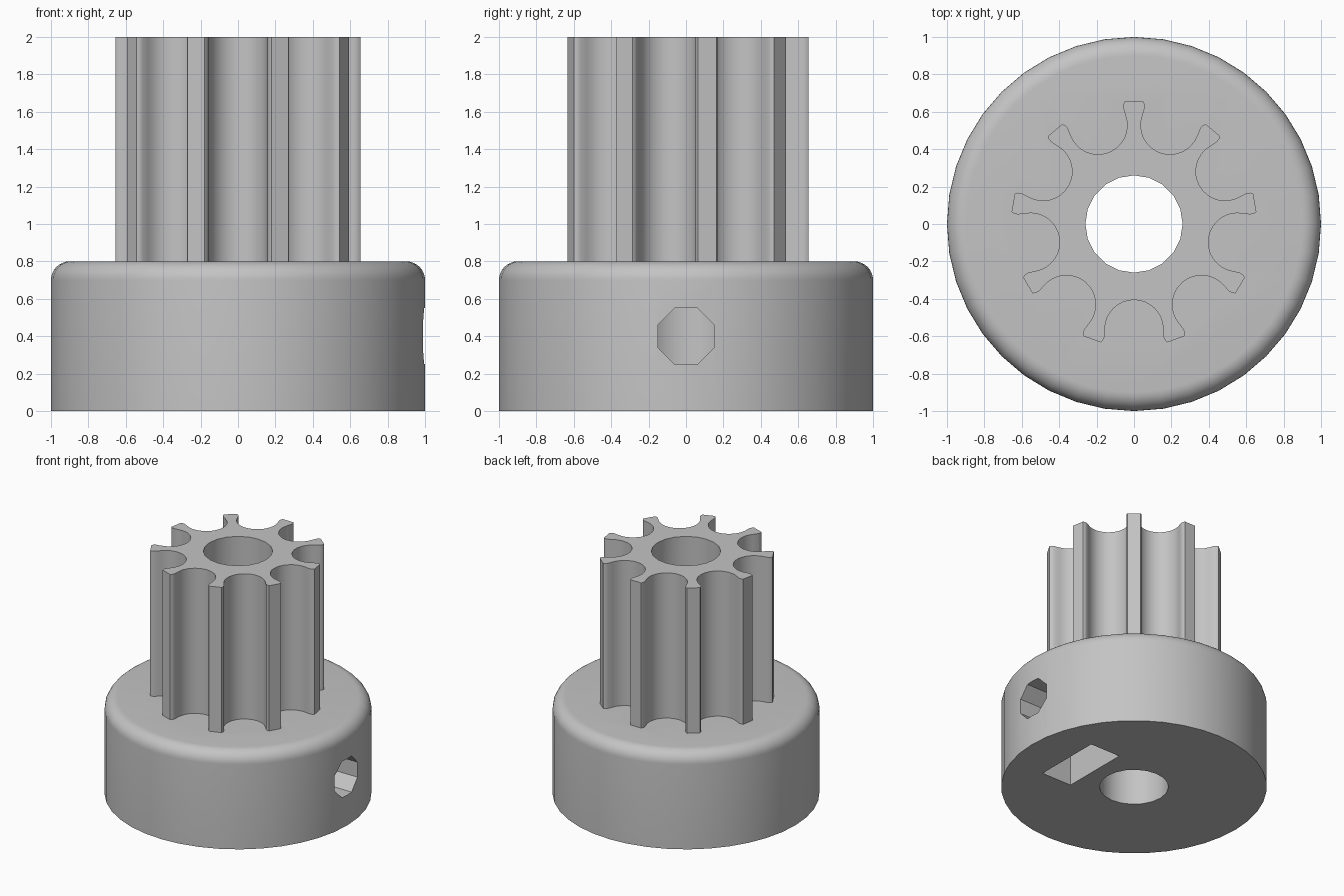
import bpy, bmesh
from math import sin, cos, pi, radians
from mathutils import Matrix, Vector

cube = bpy.data.objects.get("Cube")
if cube:
    bpy.data.objects.remove(cube, do_unlink=True)

grey = bpy.data.materials.new("plain_grey")
grey.use_nodes = True
colour = (0.55, 0.55, 0.55, 1)
grey.diffuse_color = colour
grey.node_tree.nodes["Principled BSDF"].inputs["Base Color"].default_value = colour


def finish(name, bm):
    bmesh.ops.recalc_face_normals(bm, faces=bm.faces)
    mesh = bpy.data.meshes.new(name)
    bm.to_mesh(mesh)
    bm.free()
    mesh.materials.append(grey)
    obj = bpy.data.objects.new(name, mesh)
    bpy.context.collection.objects.link(obj)
    return obj


def prism(name, outline, start, end, along_x=False):
    """Extrude an outline along z, or an outline in (y, z) along x."""
    bm = bmesh.new()
    face = bm.faces.new([bm.verts.new((a, b, start)) for a, b in outline])
    new = bmesh.ops.extrude_face_region(bm, geom=[face])["geom"]
    top = [v for v in new if isinstance(v, bmesh.types.BMVert)]
    bmesh.ops.translate(bm, verts=top, vec=(0, 0, end - start))
    if along_x:
        bm.transform(Matrix(((0, 0, 1, 0), (1, 0, 0, 0), (0, 1, 0, 0), (0, 0, 0, 1))))
    return finish(name, bm)


def polygon(radius, sides, turn=0.0, centre=(0, 0)):
    return [(centre[0] + radius * cos(turn + 2 * pi * i / sides),
             centre[1] + radius * sin(turn + 2 * pi * i / sides)) for i in range(sides)]


def combine(target, other, operation):
    mod = target.modifiers.new(other.name, 'BOOLEAN')
    mod.operation = operation
    mod.solver = 'EXACT'
    mod.object = other
    bpy.context.view_layer.objects.active = target
    bpy.ops.object.modifier_apply(modifier=mod.name)
    bpy.data.objects.remove(other, do_unlink=True)


# Round collar with a rounded top rim
profile = [(0, 0), (1, 0)]
for i in range(9):
    a = pi / 2 * i / 8
    profile.append((0.9 + 0.1 * cos(a), 0.7 + 0.1 * sin(a)))
profile.append((0, 0.8))
bm = bmesh.new()
verts = [bm.verts.new((r, 0, z)) for r, z in profile]
edges = [bm.edges.new(pair) for pair in zip(verts, verts[1:])]
bmesh.ops.spin(bm, geom=verts + edges, cent=(0, 0, 0), axis=(0, 0, 1),
               angle=2 * pi, steps=40, use_duplicate=False)
bmesh.ops.remove_doubles(bm, verts=bm.verts, dist=0.0001)
bmesh.ops.dissolve_limit(bm, angle_limit=0.001, verts=bm.verts, edges=bm.edges)
pulley = finish("toothed_pulley", bm)

# One round-bottomed groove, pointing along +y, repeated around the hub
groove = [(0.178, 0.633), (0.166, 0.622), (0.158, 0.603)]
for i in range(17):
    a = -pi * i / 16
    groove.append((0.156 * cos(a), 0.562 + 0.156 * sin(a)))
groove += [(-x, y) for x, y in reversed(groove[:3])]
outline = []
teeth = 9
for k in range(teeth):
    turn = Matrix.Rotation(radians(20) - 2 * pi * k / teeth, 2)
    # Groove points run clockwise once reversed
    outline += [tuple(turn @ Vector(p)) for p in reversed(groove)]
combine(pulley, prism("tooth_column", outline, 0.6, 2.0), 'UNION')

# Shaft bore, captive nut slot and side screw hole
combine(pulley, prism("shaft_bore", polygon(0.26, 20), -0.2, 2.2), 'DIFFERENCE')
nut = [(-0.285, -0.1), (0.285, -0.1), (0.285, 0.565), (0, 0.729), (-0.285, 0.565)]
combine(pulley, prism("nut_slot", nut, 0.385, 0.66, True), 'DIFFERENCE')
screw = polygon(0.162, 8, pi / 8, (0, 0.4))
combine(pulley, prism("screw_hole", screw, 0.02, 1.2, True), 'DIFFERENCE')

# Smooth curves with crisp edges
bpy.ops.object.select_all(action='DESELECT')
pulley.select_set(True)
bpy.context.view_layer.objects.active = pulley
bpy.ops.object.shade_smooth_by_angle(angle=radians(30))
